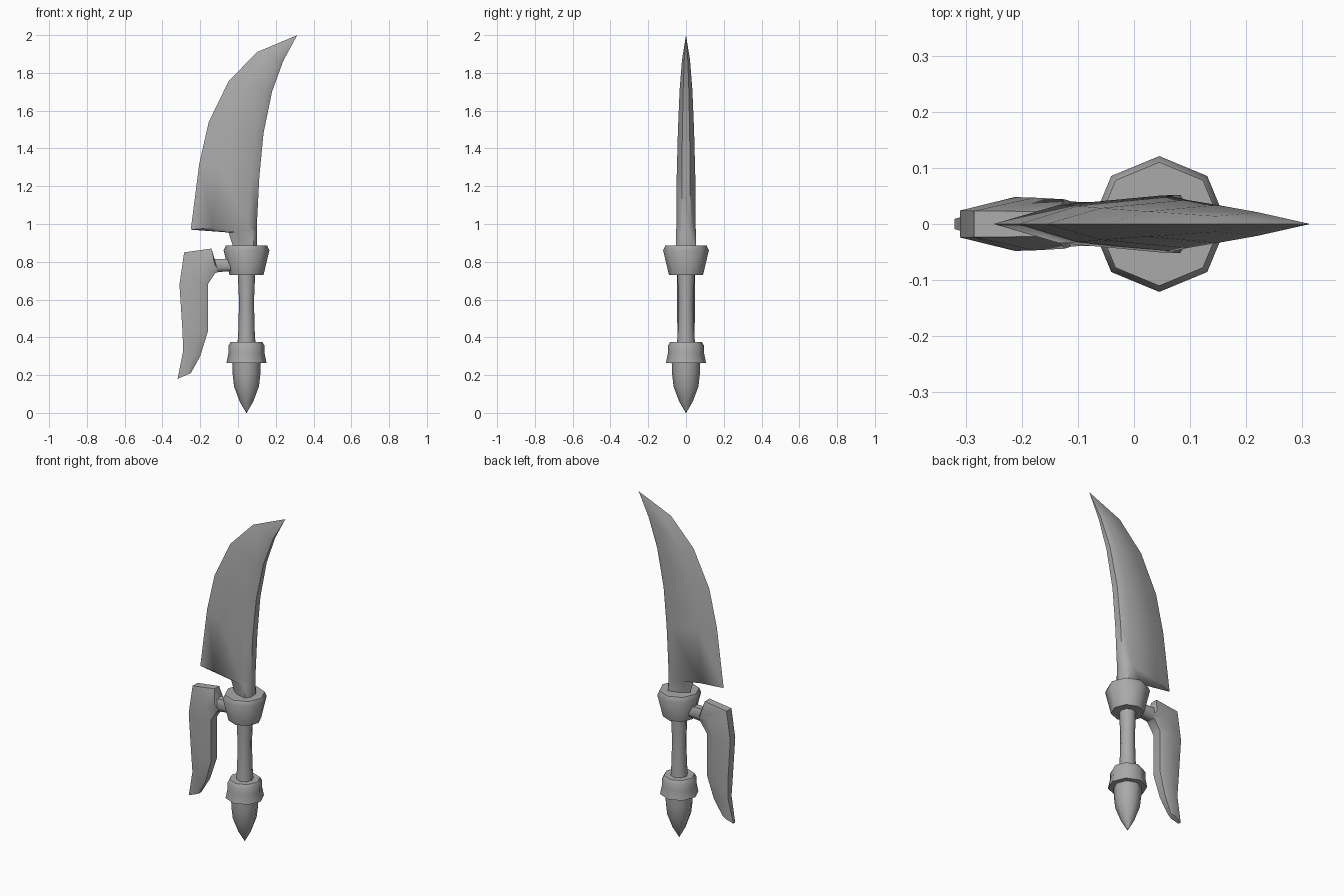
import bpy, math
from mathutils import Vector

cube = bpy.data.objects.get("Cube")
if cube:
    bpy.data.objects.remove(cube)

steel = bpy.data.materials.new("grey steel")
steel.use_nodes = True
GREY = (0.4, 0.4, 0.4, 1)
steel.diffuse_color = GREY
steel.node_tree.nodes["Principled BSDF"].inputs["Base Color"].default_value = GREY

AXIS_X = 0.045


def skin(name, rings):
    """Bridge equal-sized rings into a closed, smooth-shaded solid."""
    n = len(rings[0])
    verts = [v for ring in rings for v in ring]
    faces = [(r * n + i, r * n + (i + 1) % n, (r + 1) * n + (i + 1) % n, (r + 1) * n + i)
             for r in range(len(rings) - 1) for i in range(n)]
    faces += [tuple(reversed(range(n))), tuple(range(len(verts) - n, len(verts)))]
    mesh = bpy.data.meshes.new(name)
    mesh.from_pydata(verts, [], faces)
    mesh.materials.append(steel)
    ob = bpy.data.objects.new(name, mesh)
    bpy.context.collection.objects.link(ob)
    bpy.ops.object.select_all(action="DESELECT")
    ob.select_set(True)
    bpy.context.view_layer.objects.active = ob
    bpy.ops.object.mode_set(mode="EDIT")
    bpy.ops.mesh.select_all(action="SELECT")
    bpy.ops.mesh.remove_doubles(threshold=0.0005)
    bpy.ops.mesh.normals_make_consistent(inside=False)
    bpy.ops.object.mode_set(mode="OBJECT")
    bpy.ops.object.shade_smooth_by_angle(angle=math.radians(58))
    return ob


def turned(name, profile):
    """Eight-sided turned part from (radius, height) pairs."""
    skin(name, [[(AXIS_X + r * math.cos(i * math.pi / 4), r * math.sin(i * math.pi / 4), z)
                 for i in range(8)] for r, z in profile])


def flat_loft(name, stations, section):
    """Sections spanning two outline points; section holds (fraction across, depth share)."""
    rings = []
    for x0, z0, x1, z1, depth in stations:
        a, b = Vector((x0, 0, z0)), Vector((x1, 0, z1))
        half = [a.lerp(b, f) + Vector((0, d * depth, 0)) for f, d in section]
        rings.append(half + [Vector((v.x, -v.y, v.z)) for v in reversed(half)])
    skin(name, rings)


# Handle, bottom to top
turned("pommel", [(0.001, 0), (0.036, 0.06), (0.066, 0.14), (0.074, 0.21), (0.076, 0.28)])
turned("pommel_ring", [(0.07, 0.265), (0.106, 0.265), (0.096, 0.315), (0.096, 0.355),
                       (0.084, 0.375), (0.045, 0.375)])
turned("grip", [(0.048, 0.36), (0.042, 0.46), (0.04, 0.6), (0.046, 0.74)])
turned("collar", [(0.04, 0.73), (0.09, 0.73), (0.121, 0.86), (0.11, 0.885), (0.05, 0.885)])

# Curved blade: sharp cutting edge, thick rounded spine
flat_loft("blade", [
    (-0.02, 0.86, 0.10, 0.86, 0.052),
    (-0.05, 0.955, 0.10, 0.96, 0.052),
    (-0.25, 0.97, 0.10, 1.0, 0.051),
    (-0.205, 1.32, 0.113, 1.25, 0.049),
    (-0.155, 1.54, 0.135, 1.48, 0.043),
    (-0.05, 1.755, 0.18, 1.70, 0.034),
    (0.10, 1.91, 0.24, 1.865, 0.021),
    (0.314, 2.0, 0.314, 2.0, 0),
], [(0, 0), (0.33, 0.66), (0.86, 1), (1, 0.45)])

# Finger guard: hanging bar that turns into the arm joining the collar
flat_loft("finger_guard", [
    (-0.32, 0.18, -0.25, 0.21, 0.018),
    (-0.29, 0.33, -0.20, 0.30, 0.035),
    (-0.295, 0.45, -0.16, 0.43, 0.046),
    (-0.31, 0.68, -0.16, 0.68, 0.048),
    (-0.285, 0.85, -0.12, 0.74, 0.047),
    (-0.14, 0.87, -0.115, 0.742, 0.044),
    (-0.125, 0.815, -0.105, 0.745, 0.04),
    (0, 0.815, 0, 0.755, 0.036),
], [(0, 0.5), (0.65, 1), (1, 0.6)])
